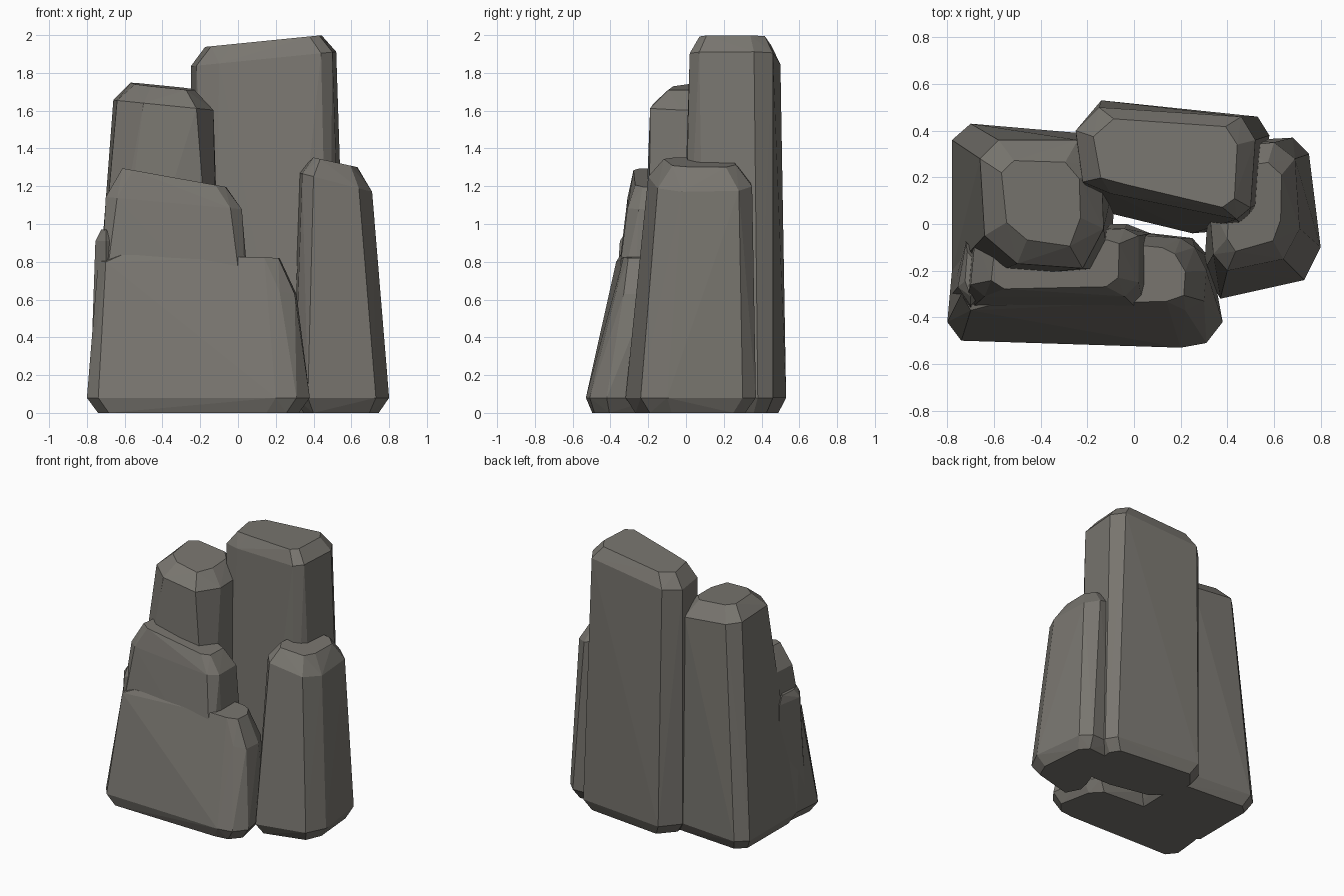
import bpy
import bmesh
from mathutils import Vector

cube = bpy.data.objects.get("Cube")
if cube:
    bpy.data.objects.remove(cube, do_unlink=True)

# One stone colour for everything
stone_grey = bpy.data.materials.new("stone_grey")
stone_grey.use_nodes = True
colour = (0.19, 0.18, 0.16, 1.0)
stone_grey.diffuse_color = colour
shader = next(n for n in stone_grey.node_tree.nodes if n.type == 'BSDF_PRINCIPLED')
shader.inputs["Base Color"].default_value = colour
shader.inputs["Roughness"].default_value = 0.9


def inset(outline, distance):
    """Pull every corner of an outline towards its middle."""
    points = [Vector(p) for p in outline]
    middle = sum(points, Vector((0, 0))) / len(points)
    return [p + (middle - p).normalized() * distance for p in points]


def rock(name, foot, shoulder, shoulder_plane, crown_plane,
         crown_inset=0.09, base=0.0):
    """Tapered faceted stone: chamfered foot, tilted shoulder and tilted crown.

    A plane is (height at x = 0, slope along x, slope along y).
    """
    def tilted(outline, plane):
        height, slope_x, slope_y = plane
        return [(x, y, height + slope_x * x + slope_y * y) for x, y in outline]

    rings = (
        tilted(inset(foot, 0.06), (base, 0, 0))
        + tilted(foot, (base + 0.08, 0, 0))
        + tilted(shoulder, shoulder_plane)
        + tilted(inset(shoulder, crown_inset), crown_plane)
    )
    bm = bmesh.new()
    for point in rings:
        bm.verts.new(point)
    result = bmesh.ops.convex_hull(bm, input=bm.verts[:])
    unused = {v for v in result["geom_interior"] + result["geom_unused"]
              if isinstance(v, bmesh.types.BMVert)}
    bmesh.ops.delete(bm, geom=list(unused), context='VERTS')
    bmesh.ops.recalc_face_normals(bm, faces=bm.faces[:])
    mesh = bpy.data.meshes.new(name)
    bm.to_mesh(mesh)
    bm.free()
    mesh.materials.append(stone_grey)
    obj = bpy.data.objects.new(name, mesh)
    bpy.context.scene.collection.objects.link(obj)
    return obj


# Tallest slab at the back
rock("tall_back_rock",
     foot=[(-.25, .4), (-.14, .53), (.53, .46), (.58, .38), (.56, .1),
           (.48, -.02), (.25, -.04), (-.12, .05), (-.23, .18)],
     shoulder=[(-.25, .4), (-.15, .5), (.46, .46), (.52, .36), (.5, .07),
               (.44, .02), (-.1, .13), (-.22, .18)],
     shoulder_plane=(1.86, .1, 0), crown_plane=(1.955, .1, 0),
     crown_inset=0.08)

# Second tallest column, on the -x side
rock("side_column_rock",
     foot=[(-.78, .36), (-.7, .43), (-.12, .38), (-.08, .2), (-.1, -.2),
           (-.7, -.25), (-.78, -.2)],
     shoulder=[(-.66, .28), (-.58, .36), (-.24, .36), (-.14, .25),
               (-.13, -.02), (-.22, -.19), (-.5, -.17), (-.64, -.05)],
     shoulder_plane=(1.59, -.1, 0), crown_plane=(1.685, -.1, .03),
     crown_inset=0.11)

# Lower front tier
rock("front_lower_rock",
     foot=[(-.8, -.42), (-.74, -.5), (.2, -.53), (.31, -.51), (.38, -.42),
           (.33, -.15), (.25, -.06), (-.1, -.02), (-.74, 0), (-.78, -.2)],
     shoulder=[(-.7, -.37), (-.74, -.3), (-.7, 0), (.2, -.06), (.26, -.1),
               (.31, -.2), (.3, -.33), (.22, -.37)],
     shoulder_plane=(.68, -.17, 0), crown_plane=(.825, -.02, 0))

# Upper front tier, rising out of the lower one
rock("front_upper_rock",
     foot=[(-.74, -.4), (.05, -.4), (.08, -.28), (.07, -.04), (-.03, 0),
           (-.7, 0)],
     shoulder=[(-.7, -.26), (-.64, -.31), (-.04, -.31), (.02, -.25),
               (.02, -.05), (-.04, -.02), (-.68, -.05)],
     shoulder_plane=(1.08, -.09, 0), crown_plane=(1.185, -.18, 0),
     base=0.3)

# Small shard beside the front tiers
rock("small_shard",
     foot=[(-.78, -.3), (-.7, -.4), (-.64, -.33), (-.66, -.1), (-.73, -.05)],
     shoulder=[(-.755, -.27), (-.7, -.35), (-.65, -.3), (-.67, -.12),
               (-.72, -.08)],
     shoulder_plane=(.91, 0, 0), crown_plane=(.97, 0, 0),
     crown_inset=0.04, base=0.1)

# Column on the +x side
rock("short_column_rock",
     foot=[(.37, -.32), (.73, -.24), (.8, -.1), (.75, .3), (.68, .37),
           (.5, .36), (.31, -.1), (.3, -.2)],
     shoulder=[(.34, -.13), (.4, -.2), (.64, -.15), (.71, -.02), (.69, .28),
               (.6, .35), (.42, .33), (.32, .1)],
     shoulder_plane=(1.355, -.26, 0), crown_plane=(1.44, -.22, 0))
